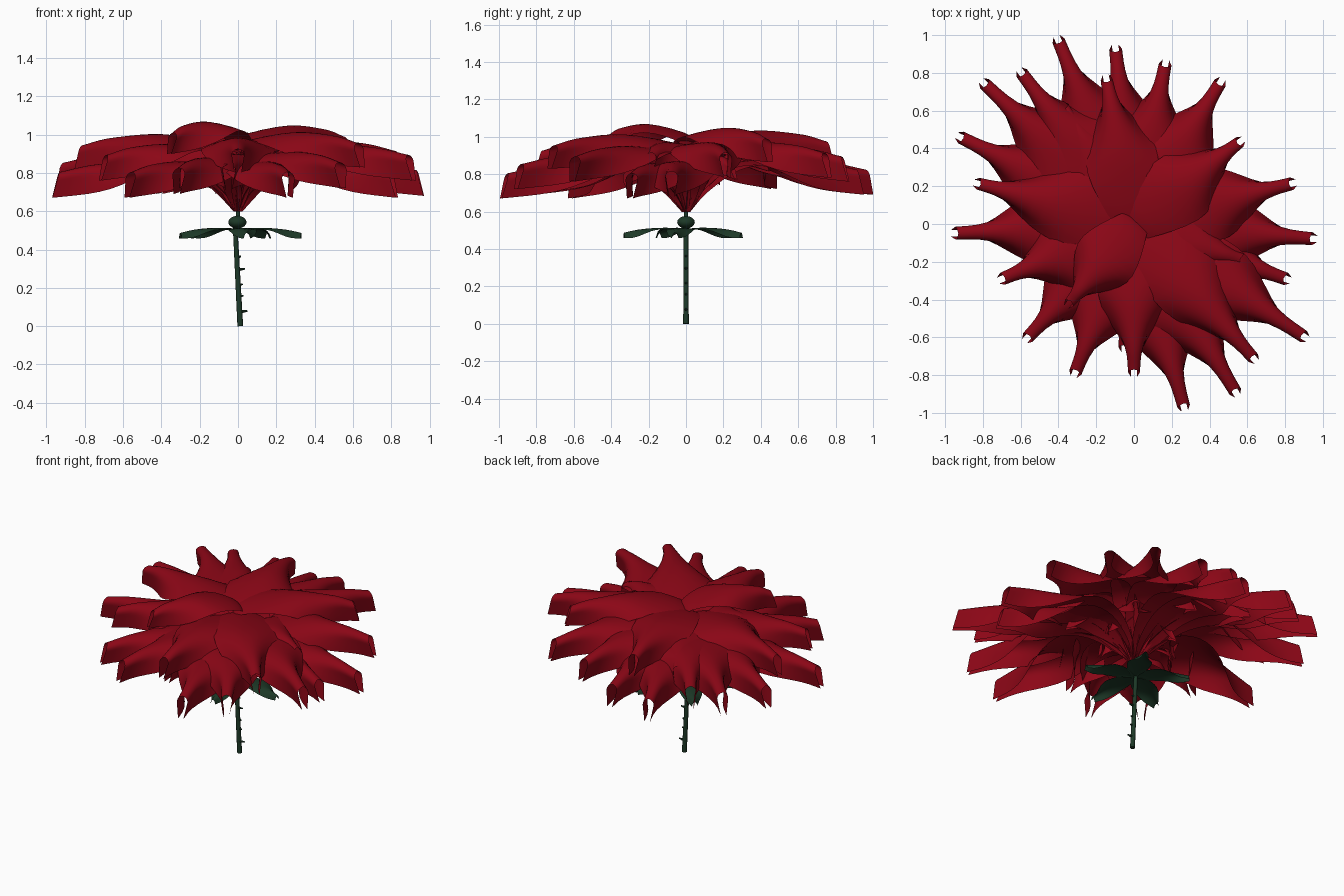
import bpy, bmesh, math
from mathutils import Vector

if "Cube" in bpy.data.objects:
    bpy.data.objects.remove(bpy.data.objects["Cube"])


def material(name, color):
    m = bpy.data.materials.new(name)
    m.diffuse_color = (*color, 1)
    m.use_nodes = True
    m.node_tree.nodes["Principled BSDF"].inputs["Base Color"].default_value = m.diffuse_color
    return m


RED = material("petal_red", (0.26, 0.002, 0.008))
GREEN = material("leaf_green", (0.012, 0.04, 0.02))


def smoothstep(a, b, t):
    t = max(0, min(1, (t - a) / (b - a)))
    return t * t * (3 - 2 * t)


def sample(pts, t):
    # Catmull-Rom through evenly spaced control values
    n = len(pts) - 1
    i = min(int(t * n), n - 1)
    u = t * n - i
    p = [Vector(pts[max(0, min(n, i + k))]) for k in (-1, 0, 1, 2)]
    return 0.5 * (2 * p[1] + (p[2] - p[0]) * u
                  + (2 * p[0] - 5 * p[1] + 4 * p[2] - p[3]) * u * u
                  + (3 * p[1] - p[0] - 3 * p[2] + p[3]) * u ** 3)


def link(bm, name, mat):
    me = bpy.data.meshes.new(name)
    bm.normal_update()
    bm.to_mesh(me)
    bm.free()
    for f in me.polygons:
        f.use_smooth = True
    me.materials.append(mat)
    ob = bpy.data.objects.new(name, me)
    bpy.context.collection.objects.link(ob)
    return ob


def folded_sheet(name, mat, angle, spine, widths, fold, notch, rows=24, half=12):
    """Leaf-like sheet along an (r, z) spine whose sides fold down toward the tip."""
    bm = bmesh.new()
    out = Vector((math.cos(angle), math.sin(angle), 0))
    side = Vector((-out.y, out.x, 0))
    grid = []
    for j in range(rows + 1):
        t = j / rows
        r, z = sample(spine, t)
        w = sample([(v, 0) for v in widths], t).x
        k = smoothstep(0.47, 0.92, t)
        phi = fold[0] + (fold[1] - fold[0]) * k
        knee = 1 - 0.62 * k
        prof = [(0.0, 0.0)]
        for i in range(half):
            s = (i + 0.5) / half
            a = phi * min(1, s / knee)
            x, d = prof[-1]
            prof.append((x + w / half * math.cos(a), d + w / half * math.sin(a)))
        row = []
        for i in range(-half, half + 1):
            x, d = prof[abs(i)]
            s = abs(i) / half
            back = notch * (1 - s) * smoothstep(0.8, 1, t)
            p = out * (r - back) + side * math.copysign(max(x, 0), i)
            row.append(bm.verts.new((p.x, p.y, z - d)))
        grid.append(row)
    for a, b in zip(grid, grid[1:]):
        for i in range(2 * half):
            bm.faces.new((a[i], b[i], b[i + 1], a[i + 1]))
    return link(bm, name, mat)


def petal(name, x, y, peak, size=1.0):
    R, h = math.hypot(x, y), peak - 0.6
    spine = [(0.01, 0.6), (0.09 * R, 0.6 + 0.45 * h), (0.25 * R, peak - 0.1 * h),
             (0.5 * R, peak), (0.76 * R, peak - 0.015), (R, peak - 0.055)]
    widths = [0.02, 0.10, 0.17, 0.21, 0.18, 0.155]
    if peak > 0.975:  # top petals lean over the centre, closing the flower
        spine[1] = (-0.02, 0.6 + 0.6 * h)
        spine[2] = (0.0, peak - 0.075)
        spine[3] = (0.42 * R, peak)
        widths = [0.02, 0.05, 0.10, 0.205, 0.18, 0.145]
    folded_sheet(name, RED, math.atan2(y, x), spine, [v * size for v in widths],
                 (0.25, 1.74), 0.04)


# Petals: tip x, tip y, crest height
petals = [
    (-.36, -.44, 1.065, .88), (.58, .45, 1.045), (-.15, .79, 1.03), (-.85, .22, 1.0),
    (.65, -.73, 1.01), (0, -.81, .98), (.86, .22, .97), (-.72, -.30, .95),
    (.17, .87, .95), (-.61, .82, .95), (.47, .77, .97), (.92, -.61, .95),
    (-.81, .76, .94), (-.94, .47, .91), (-.41, .995, .88), (-.10, .95, .88),
    (.97, -.08, .87), (.83, -.30, .86), (.55, -.91, .91), (.27, -.99, .86),
    (-.32, -.81, .88), (-.58, -.62, .86), (-.97, -.05, .86),
    (-.39, .64, .96), (.60, -.20, .97), (-.44, -.20, .96), (-.05, -.68, .90)]
for i, p in enumerate(petals):
    petal(f"petal_{i + 1}", *p)

# Small inner bud petals hidden under the top layer
for i in range(7):
    a = 2.4 * i
    R = 0.22 + 0.04 * i
    petal(f"bud_petal_{i + 1}", R * math.cos(a), R * math.sin(a), 0.86 + 0.015 * i, 0.6)

# Sepals
for i in range(5):
    folded_sheet(f"sepal_{i + 1}", GREEN, math.radians(-10 + 72 * i),
                 [(0.0, .505), (.08, .513), (.17, .512), (.26, .503), (.335, .487)],
                 [.015, .06, .075, .06, .035], (0.25, 1.2), 0.0, 12, 4)


def frustum(name, a, b, r1, r2, seg):
    a, b = Vector(a), Vector(b)
    bm = bmesh.new()
    bmesh.ops.create_cone(bm, cap_ends=True, segments=seg, radius1=r1, radius2=r2,
                          depth=(b - a).length)
    ob = link(bm, name, GREEN)
    ob.location = (a + b) / 2
    ob.rotation_euler = (b - a).to_track_quat('Z', 'Y').to_euler()
    bpy.context.view_layer.objects.active = ob
    ob.select_set(True)
    bpy.ops.object.shade_smooth_by_angle()
    ob.select_set(False)
    return ob


# Stem and thorns
frustum("stem", (.012, 0, 0), (-.015, 0, .52), .015, .012, 12)
for i, (z, x) in enumerate([(.36, .016), (.295, .036), (.215, .025), (.155, .028), (.075, .05)]):
    frustum(f"thorn_{i + 1}", (.004 - .05 * z, 0, z), (x, 0, z + .004), .011, .004, 8)

# Hip under the flower and short neck to the petals
bm = bmesh.new()
bmesh.ops.create_uvsphere(bm, u_segments=24, v_segments=14, radius=1)
hip = link(bm, "hip", GREEN)
hip.scale = (.047, .047, .033)
hip.location = (-.003, 0, .543)
frustum("neck", (0, 0, .565), (0, 0, .605), .012, .01, 12)
